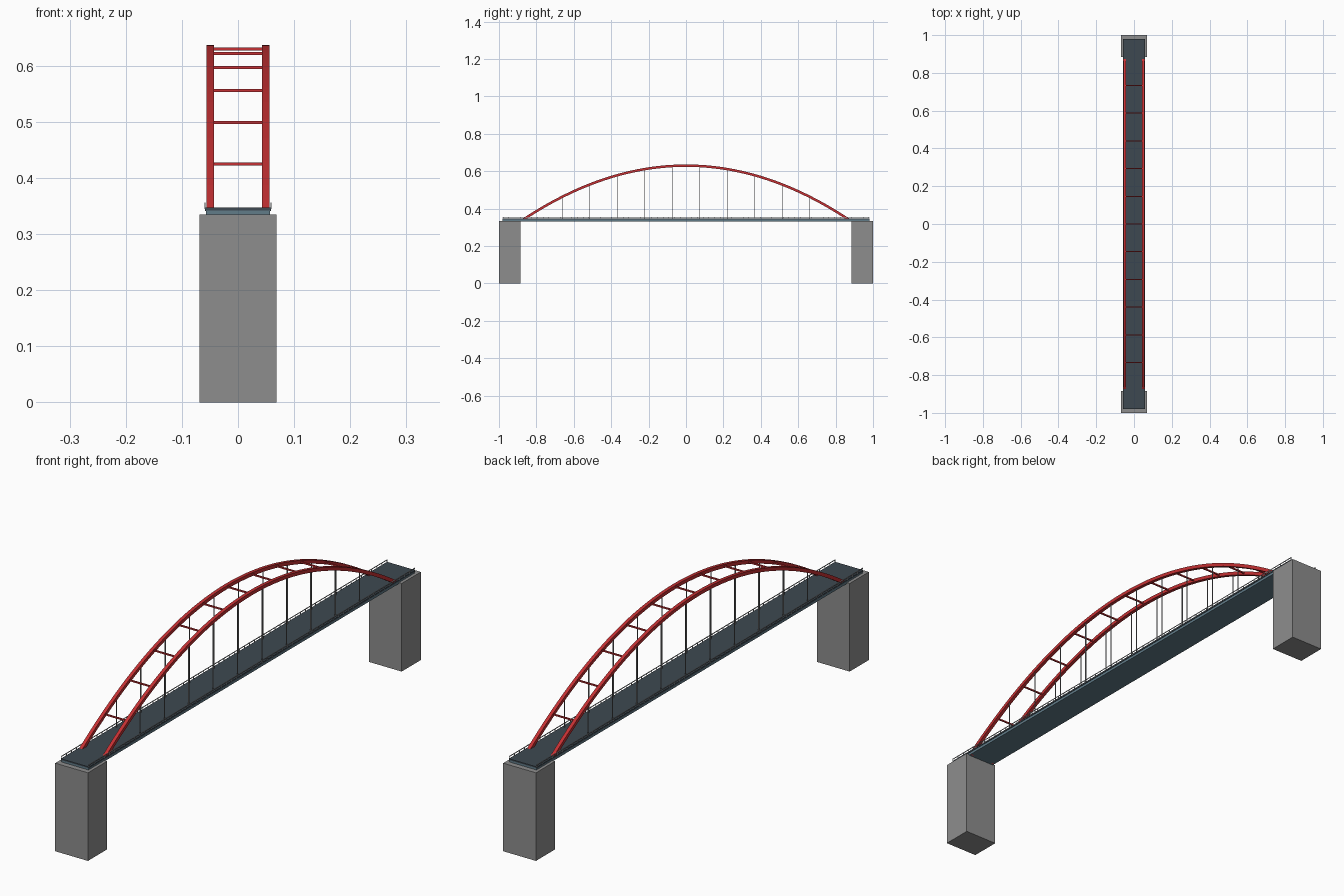
import bpy, bmesh, math
from mathutils import Vector

if "Cube" in bpy.data.objects:
    bpy.data.objects.remove(bpy.data.objects["Cube"])


def material(name, r, g, b):
    m = bpy.data.materials.new(name)
    m.diffuse_color = (r, g, b, 1)
    m.use_nodes = True
    m.node_tree.nodes["Principled BSDF"].inputs["Base Color"].default_value = m.diffuse_color
    return m


RED = material("arch red", 0.56, 0.03, 0.033)
CONCRETE = material("concrete grey", 0.27, 0.27, 0.27)
ROAD = material("dark road", 0.048, 0.066, 0.082)
STEEL = material("blue grey steel", 0.12, 0.20, 0.25)
LIGHT = material("light grey metal", 0.48, 0.50, 0.52)
CABLE = material("cable grey", 0.30, 0.30, 0.31)

HALF, BASE, RISE = 0.88, 0.335, 0.295   # arch half span, foot height, rise
STEP = HALF / 6


def arch_z(y):
    return BASE + RISE * (1 - (y / HALF) ** 2)


def add_box(bm, x0, x1, y0, y1, z0, z1):
    v = [bm.verts.new((x, y, z)) for x in (x0, x1) for y in (y0, y1) for z in (z0, z1)]
    for f in ((0, 1, 3, 2), (4, 6, 7, 5), (0, 4, 5, 1), (2, 3, 7, 6), (0, 2, 6, 4), (1, 5, 7, 3)):
        bm.faces.new([v[i] for i in f])


def finish(bm, name, mat):
    bmesh.ops.recalc_face_normals(bm, faces=bm.faces[:])
    me = bpy.data.meshes.new(name)
    bm.to_mesh(me)
    bm.free()
    me.materials.append(mat)
    ob = bpy.data.objects.new(name, me)
    bpy.context.collection.objects.link(ob)
    return ob


def boxes(name, mat, items):
    bm = bmesh.new()
    for it in items:
        add_box(bm, *it)
    return finish(bm, name, mat)


# Concrete piers at both ends
boxes("front_pier", CONCRETE, [(-0.069, 0.069, -1, -0.885, 0, 0.335)])
boxes("back_pier", CONCRETE, [(-0.069, 0.069, 0.885, 1, 0, 0.335)])

# Deck: steel girder with road slab on top
boxes("deck_girder", STEEL, [(-0.057, 0.057, -0.98, 0.98, 0.331, 0.342)])
boxes("road_slab", ROAD, [(-0.059, 0.059, -0.98, 0.98, 0.341, 0.347)])

for side, s in (("left", -1), ("right", 1)):
    # Arch rib: square section swept along a parabola
    bm = bmesh.new()
    rings, n, w = [], 48, 0.0066
    for i in range(n + 1):
        y = -HALF + 2 * HALF * i / n
        slope = -2 * RISE * y / HALF ** 2
        nrm = Vector((0, -slope, 1)).normalized() * w
        c = Vector((s * 0.0495, y, arch_z(y)))
        dx = Vector((w, 0, 0))
        rings.append([bm.verts.new(c + p) for p in (dx + nrm, nrm - dx, -dx - nrm, dx - nrm)])
    for a, b in zip(rings, rings[1:]):
        for k in range(4):
            bm.faces.new((a[k], a[(k + 1) % 4], b[(k + 1) % 4], b[k]))
    bm.faces.new(rings[0])
    bm.faces.new(rings[-1])
    finish(bm, side + "_arch", RED)

    # Hanger cables between the cross braces
    x, r = s * 0.0495, 0.0014
    ys = [STEP * (i + 0.5) for i in range(-5, 5)]
    boxes(side + "_hangers", CABLE, [(x - r, x + r, y - r, y + r, 0.345, arch_z(y)) for y in ys])

    # Railing: posts and a top rail
    x, r = s * 0.0585, 0.001
    posts = [(x - r, x + r, -0.978 + 1.956 * i / 64 - r, -0.978 + 1.956 * i / 64 + r, 0.345, 0.355)
             for i in range(65)]
    boxes(side + "_railing", LIGHT,
          posts + [(x - r, x + r, -0.98, 0.98, 0.3535, 0.3562)])

# Cross braces joining the two ribs
r = 0.0026
boxes("cross_braces", RED,
      [(-0.046, 0.046, i * STEP - r, i * STEP + r, arch_z(i * STEP) - r, arch_z(i * STEP) + r)
       for i in range(-5, 6)])
